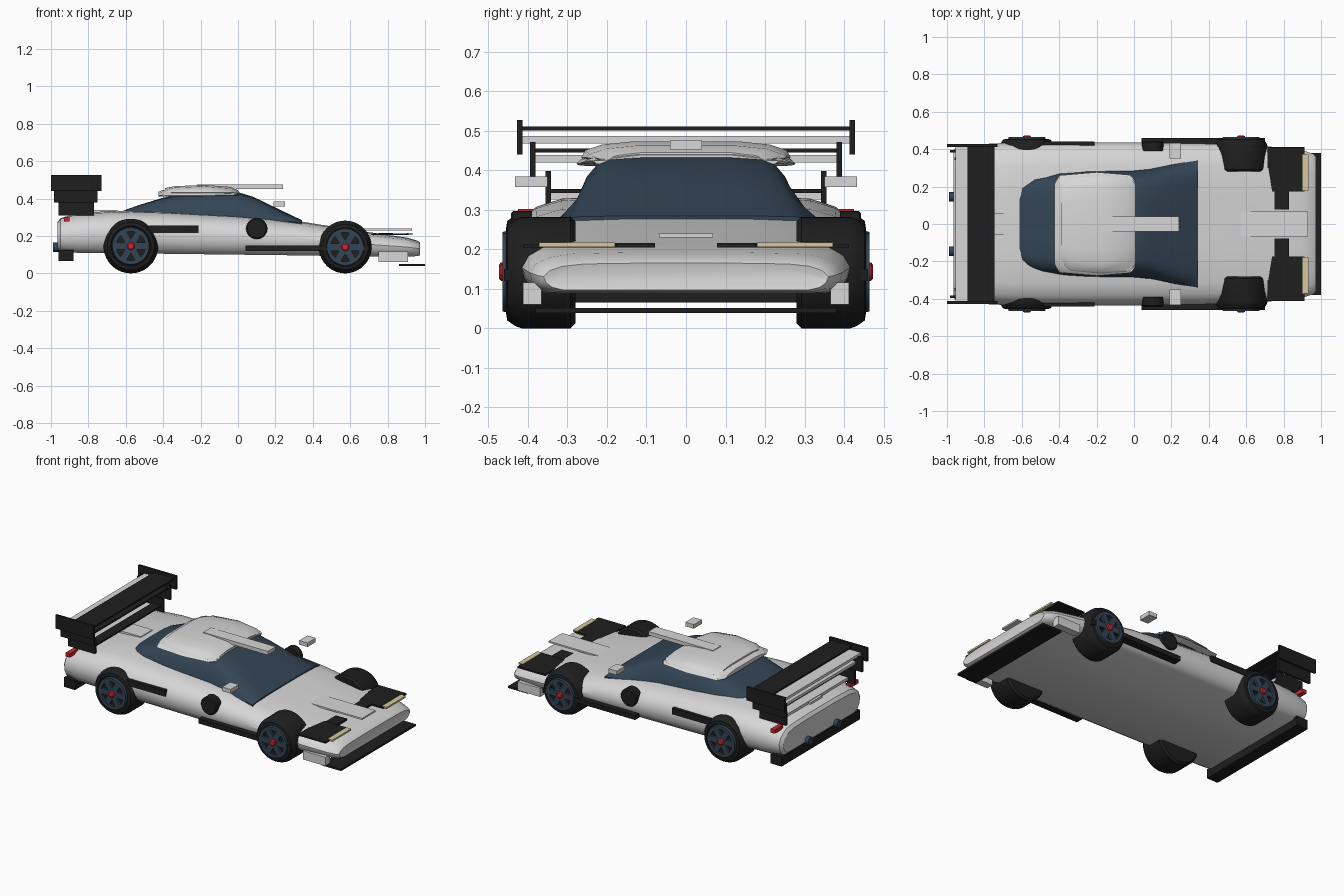
import bpy, bmesh, math
from mathutils import Matrix

if "Cube" in bpy.data.objects:
    bpy.data.objects.remove(bpy.data.objects["Cube"])


def mat(name, r, g, b):
    m = bpy.data.materials.new(name)
    m.diffuse_color = (r, g, b, 1)
    m.use_nodes = True
    m.node_tree.nodes["Principled BSDF"].inputs["Base Color"].default_value = m.diffuse_color
    return m


WHITE = mat("white paint", 0.68, 0.68, 0.68)
BLACK = mat("black trim", 0.013, 0.013, 0.013)
NAVY = mat("navy glass", 0.033, 0.058, 0.09)
RED = mat("red", 0.6, 0.02, 0.03)
CREAM = mat("cream lamp", 0.66, 0.58, 0.34)


def finish(name, bm, material, smooth=None):
    bmesh.ops.recalc_face_normals(bm, faces=bm.faces)
    me = bpy.data.meshes.new(name)
    bm.to_mesh(me)
    bm.free()
    me.materials.append(material)
    ob = bpy.data.objects.new(name, me)
    bpy.context.collection.objects.link(ob)
    if smooth:
        bpy.ops.object.select_all(action='DESELECT')
        ob.select_set(True)
        bpy.context.view_layer.objects.active = ob
        bpy.ops.object.shade_smooth_by_angle(angle=math.radians(smooth))
    return ob


def box(name, x, y, z, material):
    """Box from (min, max) ranges."""
    bm = bmesh.new()
    bmesh.ops.create_cube(bm, size=1)
    for v in bm.verts:
        for i, (a, b) in enumerate((x, y, z)):
            v.co[i] = a if v.co[i] < 0 else b
    return finish(name, bm, material)


def pair(name, x, y, z, material):
    """Box on both sides of the car."""
    box("left_" + name, x, y, z, material)
    box("right_" + name, x, (-y[1], -y[0]), z, material)


def loft(name, rings, material, smooth=35, inset=None):
    """Skin of closed rings; each ring is given as its +y half, top to bottom."""
    bm = bmesh.new()
    loops = []
    for x, half in rings:
        pts = half + [(-y, z) for y, z in reversed(half)]
        loops.append([bm.verts.new((x, y, z)) for y, z in pts])
    n = len(loops[0])
    for a, b in zip(loops, loops[1:]):
        for i in range(n):
            bm.faces.new((a[i], a[(i + 1) % n], b[(i + 1) % n], b[i]))
    bm.faces.new(loops[0])
    nose = bm.faces.new(loops[-1])
    if inset:
        bm.normal_update()
        bmesh.ops.inset_region(bm, faces=[nose], thickness=inset, depth=0.004)
    return finish(name, bm, material, smooth)


def lathe(name, profile, centre, side, material, steps=40):
    """Spin (radius, y) profile around the y axis."""
    bm = bmesh.new()
    vs = [bm.verts.new((r, y, 0)) for r, y in profile]
    es = [bm.edges.new(p) for p in zip(vs, vs[1:])]
    bmesh.ops.spin(bm, geom=vs + es, cent=(0, 0, 0), axis=(0, 1, 0),
                   angle=math.tau, steps=steps)
    bmesh.ops.remove_doubles(bm, verts=bm.verts, dist=1e-5)
    bmesh.ops.transform(bm, verts=bm.verts, matrix=Matrix.Translation(centre)
                        @ Matrix.Diagonal((1, side, 1, 1)))
    return finish(name, bm, material, 35)


# Body shell: x, half width, top z, bottom z
def body_half(w, t, b):
    h = t - b
    return [(0.35 * w, t), (0.72 * w, t - 0.03 * h), (0.87 * w, t - 0.12 * h),
            (0.96 * w, t - 0.28 * h), (w, t - 0.5 * h), (0.985 * w, t - 0.72 * h),
            (0.94 * w, b + 0.1 * h), (0.86 * w, b)]


stations = [(-0.965, 0.39, 0.275, 0.135), (-0.95, 0.41, 0.295, 0.12), (-0.86, 0.425, 0.322, 0.11),
            (-0.65, 0.435, 0.335, 0.108), (-0.4, 0.437, 0.33, 0.105), (0, 0.435, 0.308, 0.1),
            (0.34, 0.43, 0.277, 0.096), (0.55, 0.425, 0.243, 0.092), (0.75, 0.412, 0.213, 0.09),
            (0.9, 0.395, 0.192, 0.09), (0.96, 0.375, 0.175, 0.092), (0.972, 0.36, 0.165, 0.097)]
loft("body", [(x, body_half(w, t, b)) for x, w, t, b in stations], WHITE, inset=0.015)


# Glass canopy: x, half width, top z, base z
def canopy_half(w, t, b):
    h = t - b
    return [(0.35 * w, t), (0.66 * w, t - 0.04 * h), (0.78 * w, t - 0.14 * h),
            (0.87 * w, t - 0.36 * h), (w, b), (w, b - 0.05)]


glass = [(-0.612, 0.17, 0.336, 0.32), (-0.595, 0.22, 0.342, 0.315), (-0.53, 0.255, 0.365, 0.31),
         (-0.4, 0.28, 0.405, 0.305), (-0.25, 0.288, 0.43, 0.3), (0, 0.288, 0.434, 0.295),
         (0.08, 0.295, 0.41, 0.29), (0.2, 0.317, 0.352, 0.282), (0.342, 0.34, 0.284, 0.272)]
loft("canopy", [(x, canopy_half(w, t, b)) for x, w, t, b in glass], NAVY)


# Roof shell in two layers with rounded rims
def roof_half(w, t, b):
    return [(0.5 * w, t), (0.8 * w, t - 0.008), (0.96 * w, t - 0.022), (w, b + 0.004), (0.97 * w, b)]


loft("roof_lower", [(x, roof_half(w, t, b)) for x, w, t, b in
                    ((-0.425, 0.215, 0.436, 0.412), (-0.4, 0.26, 0.446, 0.411),
                     (-0.2, 0.277, 0.45, 0.412), (-0.02, 0.262, 0.448, 0.416),
                     (0.005, 0.235, 0.438, 0.42))], WHITE)
loft("roof_upper", [(x, roof_half(w, t, b)) for x, w, t, b in
                    ((-0.39, 0.21, 0.456, 0.428), (-0.34, 0.25, 0.466, 0.428),
                     (-0.18, 0.265, 0.473, 0.428), (-0.04, 0.255, 0.462, 0.428),
                     (0, 0.22, 0.445, 0.425))], WHITE)
box("roof_strip", (-0.22, 0.24), (-0.04, 0.04), (0.452, 0.476), WHITE).scale = (1, 1, 1)
box("hood_strip", (0.555, 0.93), (-0.068, 0.068), (0.23, 0.24), WHITE)
box("rear_spine", (-0.93, -0.65), (-0.06, 0.06), (0.325, 0.34), WHITE)

# Wheels with rims, slots and hubs
for end, wx, r in (("front", 0.573, 0.141), ("rear", -0.573, 0.146)):
    for side, sname in ((1, "left"), (-1, "right")):
        c = (wx, 0, r)
        tag = f"{end}_{sname}_"
        lathe(tag + "tyre", [(0, 0.28), (r - 0.012, 0.28), (r, 0.292), (r, 0.415), (r - 0.006, 0.432),
                             (r - 0.02, 0.452), (r - 0.038, 0.455), (r - 0.042, 0.449), (0, 0.449)],
              c, side, BLACK)
        lathe(tag + "rim", [(0.078, 0.445), (0.078, 0.464), (0.098, 0.464), (0.102, 0.445)],
              c, side, NAVY)
        bm = bmesh.new()
        for k in range(6):
            m = (Matrix.Translation((wx, side * 0.456, r)) @ Matrix.Rotation(k * math.tau / 6, 4, 'Y')
                 @ Matrix.Translation((0.045, 0, 0)) @ Matrix.Diagonal((0.08, 0.014, 0.036, 1)))
            bmesh.ops.create_cube(bm, size=1, matrix=m)
        finish(tag + "spokes", bm, NAVY)
        lathe(tag + "hub", [(0.021, 0.45), (0.021, 0.468), (0.015, 0.473), (0, 0.473)], c, side, RED, 20)

# Rear wing: three stacked tiers of end plates and blades
for i, (x0, x1, y, z0, z1, zb, zw) in enumerate((
        (-1.0, -0.73, 0.42, 0.44, 0.527, 0.5, 0.468),
        (-0.985, -0.75, 0.388, 0.38, 0.472, 0.445, 0.42),
        (-0.96, -0.77, 0.348, 0.31, 0.398, 0.342, 0.326))):
    pair(f"wing_plate_{i}", (x0, x1), (y - 0.007, y + 0.007), (z0, z1), BLACK)
    box(f"wing_black_blade_{i}", (x0 + 0.11, x1 - 0.015), (-y, y), (zb, zb + 0.01), BLACK)
    box(f"wing_white_blade_{i}", (x0 + 0.045, x0 + 0.13), (-y, y), (zw, zw + 0.018), WHITE)

# Front splitter, corner blocks and headlamp plates
box("front_splitter", (0.86, 1.0), (-0.38, 0.38), (0.039, 0.051), BLACK)
pair("nose_block", (0.75, 0.91), (0.365, 0.412), (0.06, 0.116), WHITE)
pair("headlamp_panel", (0.715, 0.912), (0.175, 0.412), (0.204, 0.214), BLACK)
pair("headlamp_link", (0.75, 0.83), (0.078, 0.18), (0.204, 0.216), BLACK)
pair("headlamp", (0.9, 0.932), (0.18, 0.372), (0.206, 0.217), CREAM)

# Side skirts, side strips, mirrors and round intakes
pair("side_skirt", (0.04, 0.7), (0.4, 0.46), (0.12, 0.15), BLACK)
pair("side_strip", (-0.48, -0.21), (0.4, 0.442), (0.217, 0.257), BLACK)
pair("mirror", (0.19, 0.25), (0.35, 0.433), (0.358, 0.384), WHITE)
for side, sname in ((1, "left"), (-1, "right")):
    lathe(sname + "_intake", [(0, 0.39), (0.057, 0.39), (0.057, 0.437), (0.05, 0.443), (0, 0.443)],
          (0.1, 0, 0.24), side, BLACK, 24)

# Tail: diffuser, lights and exhausts
box("diffuser", (-0.96, -0.88), (-0.4, 0.4), (0.065, 0.125), BLACK)
pair("tail_light", (-0.93, -0.9), (0.34, 0.425), (0.278, 0.302), RED)
for y in (-0.145, 0.145):
    bm = bmesh.new()
    bmesh.ops.create_cone(bm, cap_ends=True, segments=20, radius1=0.025, radius2=0.025, depth=0.06,
                          matrix=Matrix.Translation((-0.96, y, 0.14)) @ Matrix.Rotation(math.pi / 2, 4, 'Y'))
    finish("exhaust", bm, NAVY, 35)
